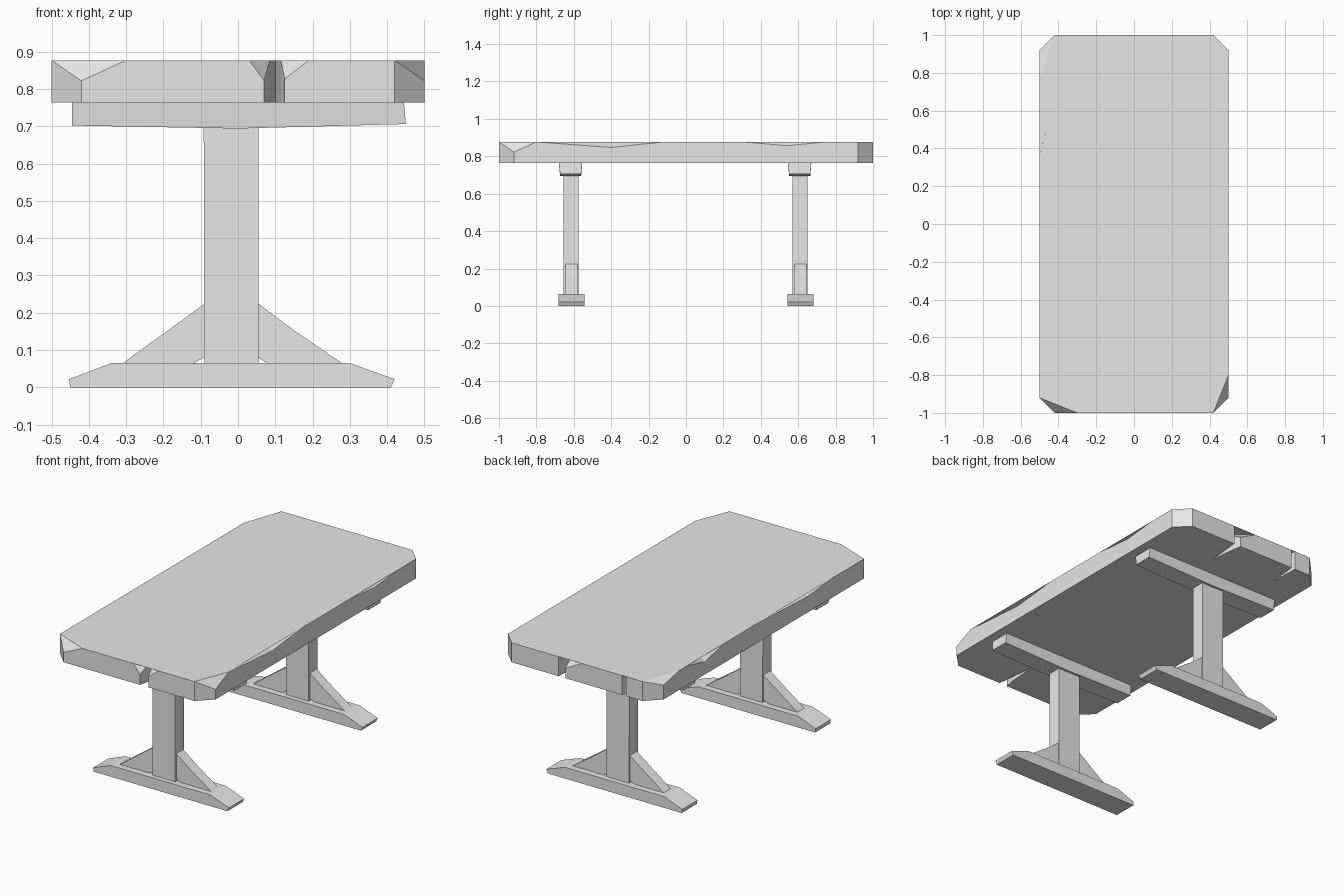
import bpy
import bmesh

TOP, UNDER = 0.877, 0.764

cube = bpy.data.objects.get("Cube")
if cube:
    bpy.data.objects.remove(cube, do_unlink=True)

# One plain material for the whole table
grey = bpy.data.materials.new("light_grey")
grey.use_nodes = True
colour = (0.8, 0.8, 0.8, 1)
grey.diffuse_color = colour
grey.node_tree.nodes["Principled BSDF"].inputs["Base Color"].default_value = colour


def finish(name, bm):
    """Turn a bmesh into a flat shaded object."""
    bmesh.ops.recalc_face_normals(bm, faces=bm.faces[:])
    mesh = bpy.data.meshes.new(name)
    bm.to_mesh(mesh)
    bm.free()
    mesh.materials.append(grey)
    obj = bpy.data.objects.new(name, mesh)
    bpy.context.collection.objects.link(obj)
    return obj


def profile_part(name, profile, centre_y, depth):
    """Extrude an x-z profile along y."""
    bm = bmesh.new()
    start = centre_y - depth / 2
    face = bm.faces.new([bm.verts.new((x, start, z)) for x, z in profile])
    result = bmesh.ops.extrude_face_region(bm, geom=[face])
    moved = [v for v in result["geom"] if isinstance(v, bmesh.types.BMVert)]
    bmesh.ops.translate(bm, verts=moved, vec=(0, depth, 0))
    return finish(name, bm)


def chipped_slab(name, outline):
    """Upright slab; outline points are x, y, chip drop, and x of the chip's inner tip."""
    bm = bmesh.new()
    rim, base, inner = [], [], []
    for x, y, *chip in outline:
        drop = chip[0] if chip else 0
        base.append(bm.verts.new((x, y, UNDER)))
        rim.append(bm.verts.new((x, y, TOP - drop)))
        if not chip:
            inner.append(rim[-1])
        elif len(chip) > 1:
            inner.append(bm.verts.new((chip[1], y, TOP)))
        else:
            inner.append(None)
    count = len(outline)
    for i in range(count):
        j = (i + 1) % count
        bm.faces.new((base[i], base[j], rim[j], rim[i]))
        # Sloping faces where the upper edge is broken away
        if inner[i] is None:
            bm.faces.new((rim[i - 1], rim[i], rim[j]))
        elif inner[i] is not rim[i]:
            bm.faces.new((rim[i - 1], rim[i], inner[i]))
            bm.faces.new((inner[i], rim[i], rim[j]))
    bm.faces.new([v for v in inner if v])
    bm.faces.new(base[::-1])
    caps = [f for f in bm.faces if len(f.verts) > 4]
    bmesh.ops.triangulate(bm, faces=caps, ngon_method='EAR_CLIP')
    return finish(name, bm)


# Tabletop with cut corners, split ends and chipped edges
front_end = [(-.42, -1, .055), (-.3, -1), (.03, -1), (.07, -1, .055), (.085, -.93),
             (.1, -.74), (.115, -.94), (.125, -1, .05), (.19, -1), (.42, -1)]
left_side = [(.5, -.92, .055), (.5, -.8), (.5, -.4, .03, .45), (.5, -.12),
             (.5, .3), (.5, .54, .02, .475), (.5, .75), (.5, .92)]
back_end = [(.42, 1), (.12, 1), (.1, .79), (.09, .9), (.075, 1, .055),
            (-.03, 1), (-.29, 1), (-.305, .82), (-.315, 1), (-.42, 1)]
right_side = [(-.5, .92, .03), (-.5, .77), (-.5, .7), (-.5, .54, .04, -.45),
              (-.5, .37), (-.5, .07), (-.5, -.4, .02, -.45), (-.5, -.62), (-.5, -.92)]
chipped_slab("tabletop", front_end + left_side + back_end + right_side)

# Trestle profiles
foot = [(-.45, 0), (.41, 0), (.42, .022), (.3, .065), (-.34, .065), (-.453, .022)]
column = [(-.09, .06), (.055, .06), (.055, .71), (-.092, .71)]
beam = [(-.445, .702), (0, .694), (.45, .706), (.445, UNDER), (-.445, UNDER)]
right_brace = [(-.31, .064), (-.12, .064), (-.088, .082), (-.088, .225)]
left_brace = [(.08, .064), (.28, .064), (.14, .16), (.054, .225), (.054, .08)]

# Two matching trestles
for place, y in (("front", -.6125), ("back", .6125)):
    profile_part(place + "_foot", foot, y, .14)
    profile_part(place + "_column", column, y - .002, .08)
    profile_part(place + "_right_brace", right_brace, y, .064)
    profile_part(place + "_left_brace", left_brace, y, .064)
    crossbeam = profile_part(place + "_crossbeam", beam, y - .005, .125)
    # Slightly narrower underside
    for v in crossbeam.data.vertices:
        if v.co.z < UNDER - .03:
            v.co.y = y + (v.co.y - y) * .9
